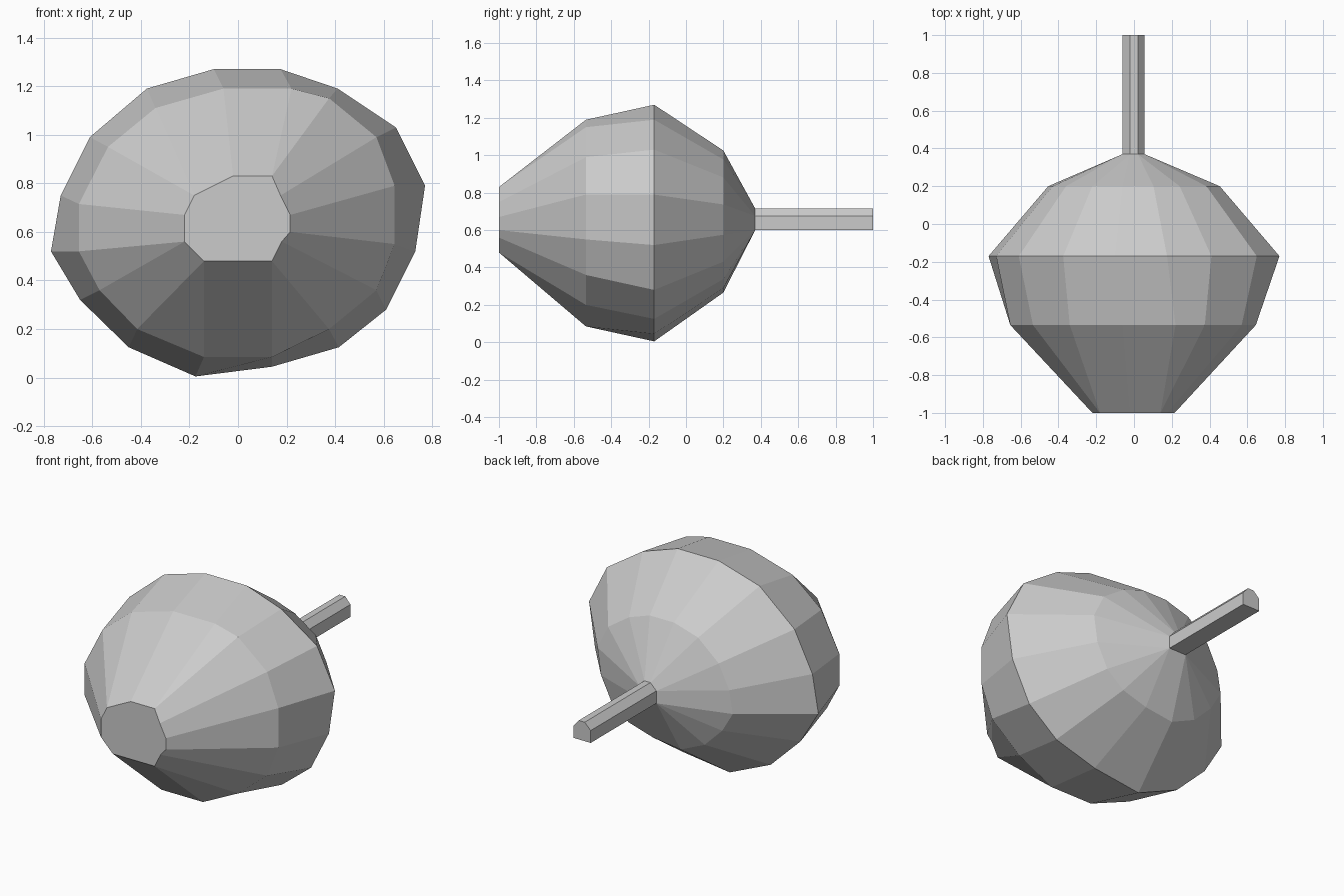
import bpy, bmesh

if "Cube" in bpy.data.objects:
    bpy.data.objects.remove(bpy.data.objects["Cube"])


def loft(name, rings):
    """Skin equal-count (x, z) rings placed along y, capped at both ends."""
    bm = bmesh.new()
    loops = [[bm.verts.new((x, y, z)) for x, z in pts] for y, pts in rings]
    n = len(loops[0])
    for a, b in zip(loops, loops[1:]):
        for i in range(n):
            j = (i + 1) % n
            bm.faces.new((a[i], a[j], b[j], b[i]))
    bm.faces.new(loops[0])
    bm.faces.new(loops[-1])
    # repeated ring points collapse into triangles
    bmesh.ops.remove_doubles(bm, verts=bm.verts, dist=0.001)
    bmesh.ops.recalc_face_normals(bm, faces=bm.faces)
    mesh = bpy.data.meshes.new(name)
    bm.to_mesh(mesh)
    bm.free()
    obj = bpy.data.objects.new(name, mesh)
    bpy.context.collection.objects.link(obj)
    return obj


def expand(points, counts):
    return [p for p, c in zip(points, counts) for _ in range(c)]


# Widest ring of the body, clockwise from the top
belly = [(-.10, 1.27), (.175, 1.27), (.41, 1.19), (.65, 1.03),
         (.77, .79), (.73, .52), (.61, .28), (.415, .125),
         (.14, .045), (-.175, .005), (-.45, .125), (-.65, .32),
         (-.77, .52), (-.73, .75), (-.61, .99), (-.375, 1.19)]

# Ring just in front of it
shoulder = [(-.06, 1.19), (.22, 1.19), (.375, 1.15), (.57, .99),
            (.645, .79), (.645, .55), (.57, .36), (.375, .20),
            (.14, .085), (-.14, .085), (-.415, .20), (-.57, .36),
            (-.655, .52), (-.655, .715), (-.535, .95), (-.34, 1.11)]

# Small flat front tip
tip = expand([(-.02, .83), (.14, .83), (.175, .75), (.215, .67), (.215, .60),
              (.18, .56), (.14, .48), (-.14, .48), (-.22, .56),
              (-.22, .67), (-.18, .75)],
             [1, 2, 1, 1, 1, 1, 2, 2, 2, 1, 2])

# Tapered back
back = [(x * .59, .65 + (z - .645) * .60) for x, z in belly]

# Stem section and its 16-point version for the body
section = [(-.02, .715), (.02, .715), (.055, .675),
           (.055, .60), (-.06, .60), (-.06, .675)]
neck = expand(section, [1, 2, 2, 4, 4, 2]) + [section[0]]

loft("body", [(-1, tip), (-.535, shoulder), (-.17, belly),
              (.20, back), (.37, neck)])
loft("stem", [(.37, section), (1, section)])
